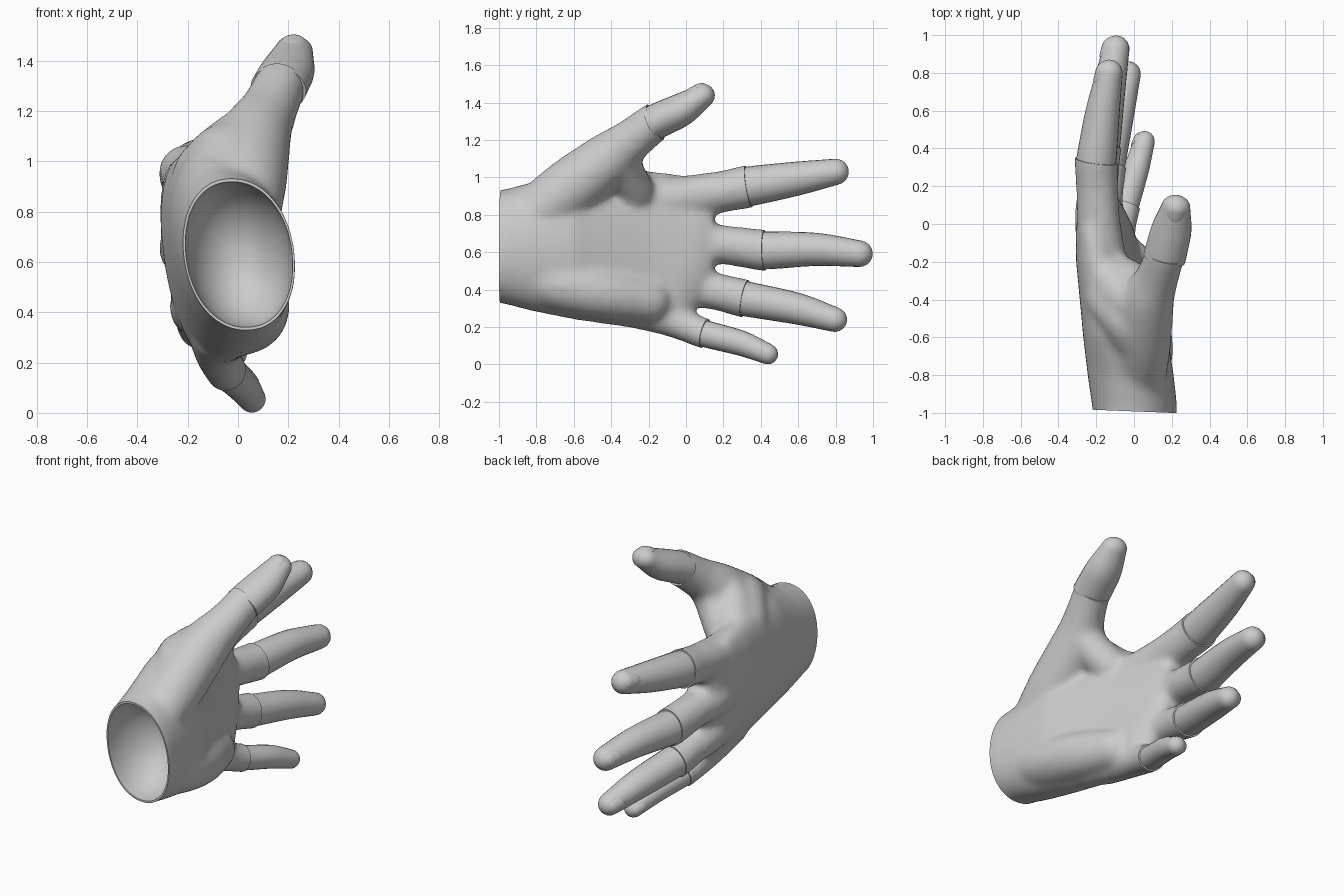
import bpy, bmesh, math
from mathutils import Vector

if "Cube" in bpy.data.objects:
    bpy.data.objects.remove(bpy.data.objects["Cube"])

skin = bpy.data.materials.new("light_grey")
skin.diffuse_color = (0.6, 0.6, 0.6, 1)
skin.use_nodes = True
skin.node_tree.nodes["Principled BSDF"].inputs["Base Color"].default_value = skin.diffuse_color


def finish(bm, name, angle=50):
    """Turn a bmesh into a smooth shaded, coloured object."""
    me = bpy.data.meshes.new(name)
    bm.to_mesh(me)
    bm.free()
    me.materials.append(skin)
    ob = bpy.data.objects.new(name, me)
    bpy.context.collection.objects.link(ob)
    bpy.ops.object.select_all(action='DESELECT')
    ob.select_set(True)
    bpy.context.view_layer.objects.active = ob
    bpy.ops.object.shade_smooth_by_angle(angle=math.radians(angle))
    return ob


def skin_rings(bm, rings):
    """Bridge rings of coordinates and cap both ends."""
    vs = [[bm.verts.new(p) for p in r] for r in rings]
    n = len(vs[0])
    faces = [bm.faces.new((a[i], a[(i + 1) % n], b[(i + 1) % n], b[i]))
             for a, b in zip(vs, vs[1:]) for i in range(n)]
    faces += [bm.faces.new(vs[0][::-1]), bm.faces.new(vs[-1])]
    bmesh.ops.recalc_face_normals(bm, faces=faces)


def spline(pts, steps=4):
    """Catmull-Rom interpolation of equally long tuples."""
    P = [Vector(p) for p in pts]
    P = [2 * P[0] - P[1]] + P + [2 * P[-1] - P[-2]]
    out = []
    for a, b, c, d in zip(P, P[1:], P[2:], P[3:]):
        for s in range(steps):
            t = s / steps
            out.append(0.5 * (2 * b + (c - a) * t + (2 * a - 5 * b + 4 * c - d) * t * t
                              + (3 * b - a - 3 * c + d) * t ** 3))
    return out + [P[-2]]


def tube(bm, pts, sides=24, wide=1.0, dome=True):
    """Round limb through (x, y, z, radius) points, with a domed far end."""
    path = spline(pts)
    if dome:
        d = (path[-1].xyz - path[-2].xyz).normalized()
        end, r = path[-1].xyz, path[-1].w
        for a in (20, 40, 58, 73, 84):
            a = math.radians(a)
            path.append(Vector((*(end + d * r * math.sin(a)), r * math.cos(a))))
    rings = []
    for i, p in enumerate(path):
        d = (path[min(i + 1, len(path) - 1)].xyz - path[max(i - 1, 0)].xyz).normalized()
        u = (Vector((1, 0, 0)) - d * d.x).normalized()
        v = d.cross(u)
        rings.append([p.xyz + p.w * (u * wide * math.cos(t) + v * math.sin(t))
                      for t in (2 * math.pi * k / sides for k in range(sides))])
    skin_rings(bm, rings)


# each digit: sleeve on the hand, separate tip, tip width factor, nail direction
digits = {
    "index_finger": ([(-.14, -.3, .85, .12), (-.185, 0, .895, .115), (-.195, .2, .925, .112),
                      (-.20, .335, .952, .116)],
                     [(-.165, .6, .995, .09), (-.13, .8, 1.03, .07)], 1, (-.9, 0, .35)),
    "middle_finger": ([(-.16, -.3, .66, .11), (-.20, 0, .655, .115), (-.19, .2, .64, .105),
                       (-.175, .42, .61, .112)],
                      [(-.135, .7, .615, .088), (-.095, .927, .592, .071)], 1, (-.9, 0, .2)),
    "ring_finger": ([(-.13, -.3, .46, .11), (-.165, 0, .42, .108), (-.155, .17, .388, .1),
                     (-.14, .315, .352, .104)],
                    [(-.08, .6, .297, .084), (-.03, .795, .24, .066)], 1, (-.9, 0, .1)),
    "little_finger": ([(-.08, -.35, .31, .10), (-.085, -.12, .25, .092), (-.07, 0, .205, .085),
                       (-.045, .1, .165, .083)],
                      [(.015, .3, .112, .067), (.055, .437, .056, .055)], 1, (-.9, .3, 0)),
    "thumb": ([(.02, -.88, .74, .14), (.035, -.65, .92, .16), (.068, -.42, 1.095, .145),
               (.12, -.29, 1.20, .116), (.165, -.165, 1.297, .105)],
              [(.2, -.02, 1.365, .088), (.222, .09, 1.437, .064)], 1.2, (0, -.5, .85)),
}

# palm: sections of y, centre x, centre z, half x, half z, lean
sections = [(-1.12, .005, .63, .21, .29, .08), (-.98, .005, .63, .222, .304, .1),
            (-.82, -.015, .63, .225, .345, .1), (-.6, -.045, .65, .22, .41, .1),
            (-.4, -.09, .635, .19, .425, .12), (-.2, -.133, .61, .162, .425, .14),
            (-.03, -.155, .595, .135, .42, .17), (.07, -.165, .645, .105, .33, .17),
            (.15, -.17, .67, .07, .22, .15)]
bm = bmesh.new()
rings = []
for y, cx, cz, hx, hz, lean in sections:
    ring = []
    for k in range(40):
        c, s = math.cos(k * math.pi / 20), math.sin(k * math.pi / 20)
        u = hx * math.copysign(abs(c) ** .95, c)
        v = hz * math.copysign(abs(s) ** .95, s)
        ring.append((cx + u - lean * v, y, cz + v))
    rings.append(ring)
skin_rings(bm, rings)

# heel of the palm and the flesh between thumb and index finger
tube(bm, [(.06, -.92, .5, .11), (.065, -.7, .43, .14), (.045, -.45, .38, .14),
          (-.02, -.2, .34, .12)])
tube(bm, [(.02, -.62, .96, .14), (-.04, -.5, 1.02, .14), (-.13, -.4, .95, .13)])
tube(bm, [(.06, -.43, 1.09, .135), (-.04, -.4, 1.05, .12), (-.14, -.28, .93, .12)])
tube(bm, [(.09, -.36, 1.13, .12), (.035, -.335, 1.04, .11), (-.06, -.28, .93, .11)])

# sleeves run past the joints and are trimmed after blending
for sleeve, tip, wide, nail in digits.values():
    j, k = Vector(sleeve[-1]), Vector(tip[0])
    d = (k.xyz - j.xyz).normalized()
    tube(bm, sleeve + [(*(j.xyz + d * .09), j.w)], dome=False)

hand = finish(bm, "hand")
rm = hand.modifiers.new("blend", 'REMESH')
rm.mode, rm.voxel_size, rm.use_smooth_shade = 'VOXEL', .017, True
sm = hand.modifiers.new("soften", 'SMOOTH')
sm.factor, sm.iterations = .5, 18
dg = bpy.context.evaluated_depsgraph_get()
blended = bpy.data.meshes.new_from_object(hand.evaluated_get(dg))
bpy.data.objects.remove(hand)
bm = bmesh.new()
bm.from_mesh(blended)


def trim(bm, faces, co, no):
    geom = list({e for f in faces for e in f.edges} | {v for f in faces for v in f.verts}) + faces
    bmesh.ops.bisect_plane(bm, geom=geom, plane_co=co, plane_no=no, clear_outer=True)


def fold_in(bm, near, steps):
    """Extrude the open edges chosen by near() to (scale, depth) steps; return the last edges."""
    edges = [e for e in bm.edges if e.is_boundary and near(e.verts[0].co)]
    first = {v for e in edges for v in e.verts}
    if not first:
        return []
    mid = sum((v.co for v in first), Vector()) / len(first)
    last = 1
    for scale, depth in steps:
        new = bmesh.ops.extrude_edge_only(bm, edges=edges)["geom"]
        edges = [g for g in new if isinstance(g, bmesh.types.BMEdge) and g.is_boundary]
        for v in {v for e in edges for v in e.verts}:
            v.co = mid + (v.co - mid) * (scale / last)
            v.co.y += depth
        mid.y += depth
        last = scale
    return edges


# sleeve ends with thin rims
trim(bm, bm.faces[:], (0, -.992, .63), (-.04, -1, 0))
for sleeve, tip, wide, nail in digits.values():
    j = Vector(sleeve[-1]).xyz
    d = (Vector(tip[0]).xyz - j).normalized()
    near = []
    for f in bm.faces:
        c = f.calc_center_median() - j
        if c.length < .175 and c.dot(d) > -.04 and (c - d * c.dot(d)).length < .14:
            near.append(f)
    trim(bm, near, j, d)
    fold_in(bm, lambda c: (c - j).length < .15 and abs((c - j).dot(d)) < .005, [(.87, 0)])

# hollow wrist: thin rim, then a rounded cup
cup = [(.96, 0)]
angles = [math.radians(10 * i) for i in range(1, 9)]
for i, a in enumerate(angles):
    cup.append((.96 * math.cos(a), .3 * (math.sin(a) - (math.sin(angles[i - 1]) if i else 0))))
inner = fold_in(bm, lambda c: c.y < -.95, cup)
bmesh.ops.holes_fill(bm, edges=inner, sides=0)
bmesh.ops.recalc_face_normals(bm, faces=bm.faces[:])
finish(bm, "hand")

# finger tips and nails
for name, (sleeve, tip, wide, nail) in digits.items():
    j, k = Vector(sleeve[-1]), Vector(tip[0])
    d = (k.xyz - j.xyz).normalized()
    bm = bmesh.new()
    start = (*(j.xyz - d * .02), j.w - .011)
    tube(bm, [start, (*(j.xyz + d * .05), j.w - .012)] + tip, wide=wide)
    finish(bm, name + "_tip")

    end = Vector(tip[-1])
    d = (end.xyz - k.xyz).normalized()
    n = Vector(nail)
    n = (n - d * n.dot(d)).normalized()
    side = d.cross(n)
    r = end.w
    bm = bmesh.new()
    bmesh.ops.create_uvsphere(bm, u_segments=24, v_segments=10, radius=1)
    for v in bm.verts:
        a, b, h = v.co
        # the plate follows the rounded finger end
        x = a * .8 - .05
        lift = math.sqrt(max(.05, 1 - max(x, 0) ** 2 - (b * .62) ** 2)) - min(x, 0) * .12
        v.co = end.xyz + r * (d * x + side * (b * .62 * wide) + n * (lift + h * .09))
    finish(bm, name + "_nail")
